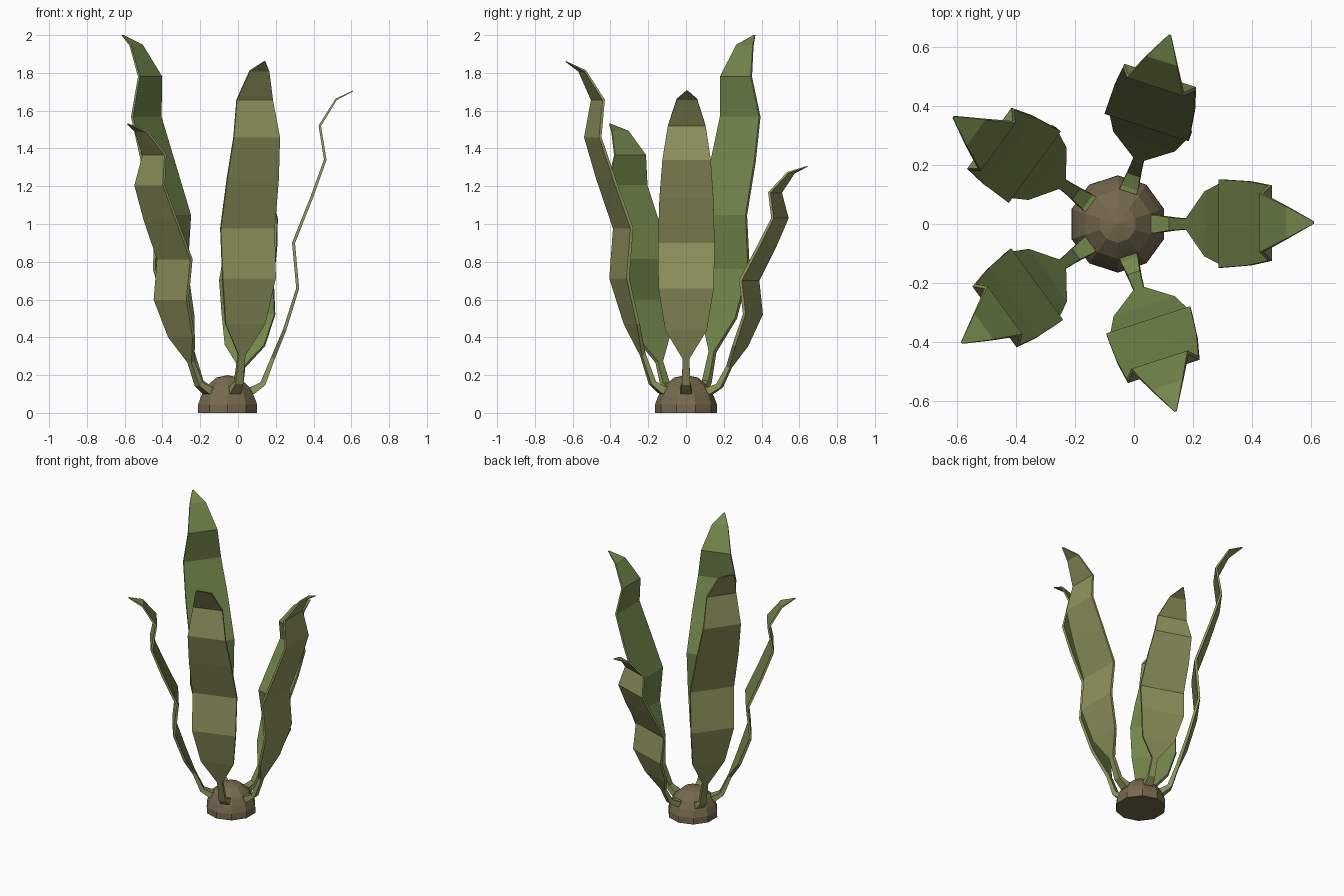
import bpy, bmesh
from math import radians, sin, cos, pi
from mathutils import Vector, Matrix

if "Cube" in bpy.data.objects:
    bpy.data.objects.remove(bpy.data.objects["Cube"])

CX = -0.055


def material(name, rgb):
    m = bpy.data.materials.new(name)
    m.diffuse_color = (*rgb, 1)
    m.use_nodes = True
    m.node_tree.nodes["Principled BSDF"].inputs["Base Color"].default_value = m.diffuse_color
    return m


INNER = material("leaf_green", (0.17, 0.24, 0.07))
OUTER = material("leaf_olive", (0.28, 0.30, 0.11))
BROWN = material("holdfast_brown", (0.18, 0.14, 0.075))


def finish(bm, name, mats):
    bmesh.ops.recalc_face_normals(bm, faces=bm.faces)
    me = bpy.data.meshes.new(name)
    bm.to_mesh(me)
    bm.free()
    for m in mats:
        me.materials.append(m)
    ob = bpy.data.objects.new(name, me)
    bpy.context.collection.objects.link(ob)
    return ob


# Holdfast: ten-sided squat dome
bm = bmesh.new()
N = 10
rings = []
for r, z in [(0.165, 0), (0.164, 0.045), (0.147, 0.09), (0.118, 0.14), (0.063, 0.187)]:
    rings.append([bm.verts.new((CX + r * sin(2 * pi * i / N), r * cos(2 * pi * i / N), z))
                  for i in range(N)])
for a, b in zip(rings, rings[1:]):
    for i in range(N):
        j = (i + 1) % N
        bm.faces.new((a[i], a[j], b[j], b[i]))
top = bm.verts.new((CX, 0, 0.2))
for i in range(N):
    bm.faces.new((rings[-1][i], rings[-1][(i + 1) % N], top))
bm.faces.new(rings[0])
finish(bm, "holdfast", [BROWN])

# Wavy blade stations: distance from centre, height, half width, thickness
STATIONS = [
    (0.09, 0.115, 0.032, 0.045), (0.135, 0.12, 0.030, 0.040), (0.187, 0.155, 0.022, 0.030),
    (0.24, 0.29, 0.018, 0.022), (0.302, 0.44, 0.110, 0.018), (0.371, 0.66, 0.147, 0.016),
    (0.349, 0.90, 0.150, 0.016), (0.445, 1.14, 0.143, 0.015), (0.517, 1.34, 0.128, 0.014),
    (0.488, 1.52, 0.100, 0.013), (0.575, 1.66, 0.054, 0.010), (0.665, 1.705, 0.004, 0.004),
]


def blade(name, angle, height, sway):
    """Closed thin strip; the part above the root is stretched to the given height."""
    k = (height - 0.11) / (1.705 - 0.11)
    path = [Vector((r, 0, 0.11 + (z - 0.11) * k)) for r, z, w, t in STATIONS]
    bm = bmesh.new()
    secs = []
    for i, (r, z, w, t) in enumerate(STATIONS):
        d = (path[min(i + 1, len(path) - 1)] - path[max(i - 1, 0)]).normalized()
        out = Vector((d.z, 0, -d.x)) * t / 2
        mid = path[i] + Vector((0, sway * (z / 1.705) ** 2, 0))
        side = Vector((0, w, 0))
        secs.append([bm.verts.new(p) for p in
                     (mid - side - out, mid + side - out, mid + side + out, mid - side + out)])
    for a, b in zip(secs, secs[1:]):
        for e in range(4):
            f = bm.faces.new((a[e], a[(e + 1) % 4], b[(e + 1) % 4], b[e]))
            f.material_index = 0 if e == 0 else 1
    bm.faces.new(secs[0])
    bm.faces.new(secs[-1])
    bm.transform(Matrix.Translation((CX, 0, 0)) @ Matrix.Rotation(radians(angle), 4, 'Z'))
    finish(bm, name, [INNER, OUTER])


# Five blades around the holdfast
for i, (h, s) in enumerate([(1.705, 0.005), (1.305, 0.03), (2.0, 0.034), (1.53, 0.015), (1.86, -0.01)]):
    blade(f"blade_{i + 1}", 72 * i, h, s)
